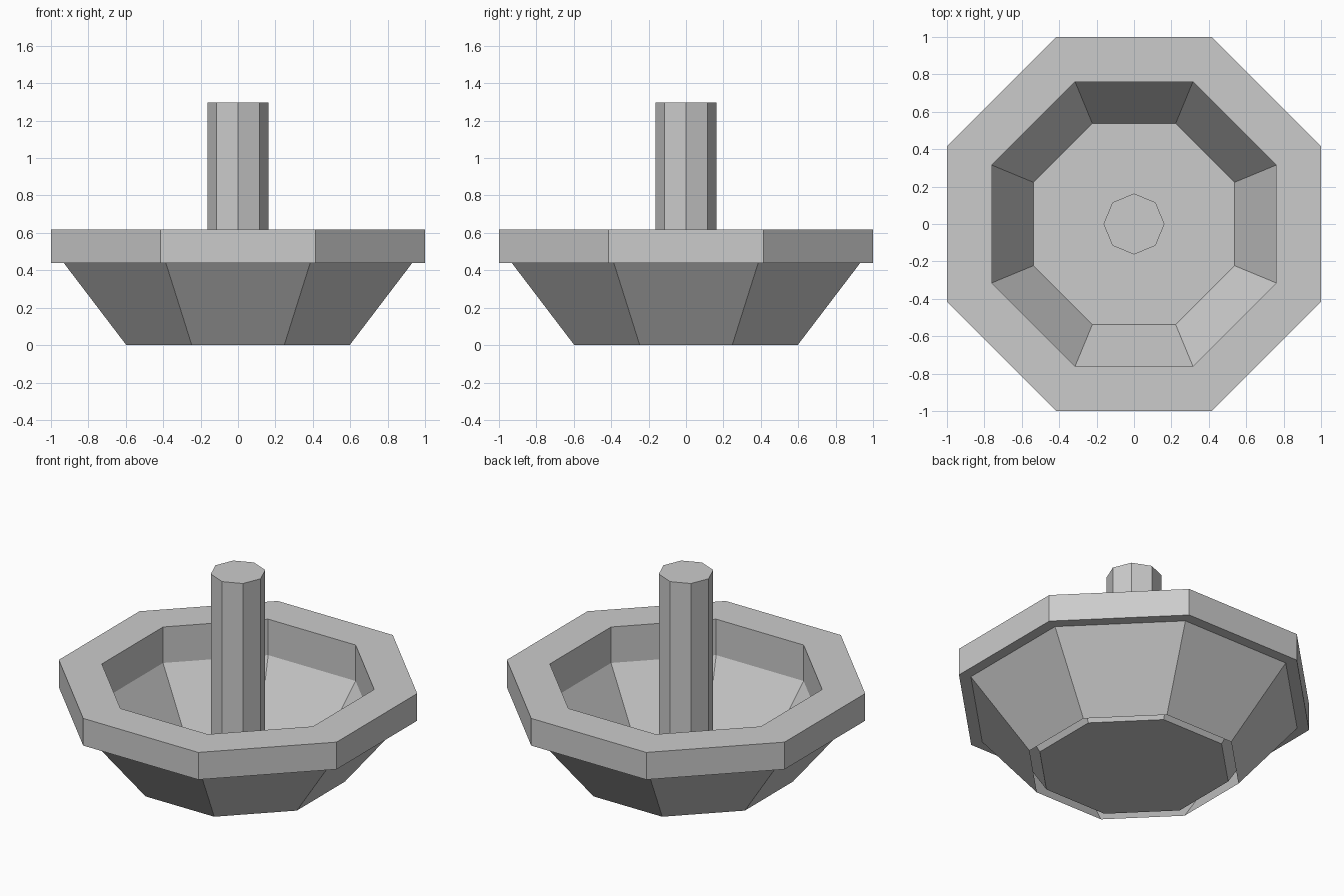
import bpy, bmesh
from math import cos, sin, pi

if "Cube" in bpy.data.objects:
    bpy.data.objects.remove(bpy.data.objects["Cube"])

SIDES = 8


def lathe(name, profile, turn, cap_start=False, cap_end=False):
    """Sweep a (radius, z) profile around z with flat sides."""
    bm = bmesh.new()
    rings = [[bm.verts.new((r * cos(turn + i * 2 * pi / SIDES),
                            r * sin(turn + i * 2 * pi / SIDES), z))
              for i in range(SIDES)] for r, z in profile]
    for a, b in zip(rings, rings[1:]):
        for i in range(SIDES):
            j = (i + 1) % SIDES
            bm.faces.new((a[i], a[j], b[j], b[i]))
    if cap_start:
        bm.faces.new(rings[0][::-1])
    if cap_end:
        bm.faces.new(rings[-1])
    mesh = bpy.data.meshes.new(name)
    bm.to_mesh(mesh)
    bm.free()
    obj = bpy.data.objects.new(name, mesh)
    bpy.context.collection.objects.link(obj)
    return obj


# Basin: outer skirt, overhanging rim, inner wall and sloped bowl with a floor.
# Profile uses half-widths across flats, scaled out to the corners.
k = 1 / cos(pi / SIDES)
basin_profile = [(0.597, 0), (0.932, 0.44), (1.0, 0.44), (1.0, 0.617),
                 (0.76, 0.617), (0.76, 0.383), (0.538, 0.003)]
lathe("basin", [(r * k, z) for r, z in basin_profile], pi / SIDES, cap_end=True)

# Central column, with corners on the axes
lathe("column", [(0.163, 0.003), (0.163, 1.298)], 0, cap_start=True, cap_end=True)
